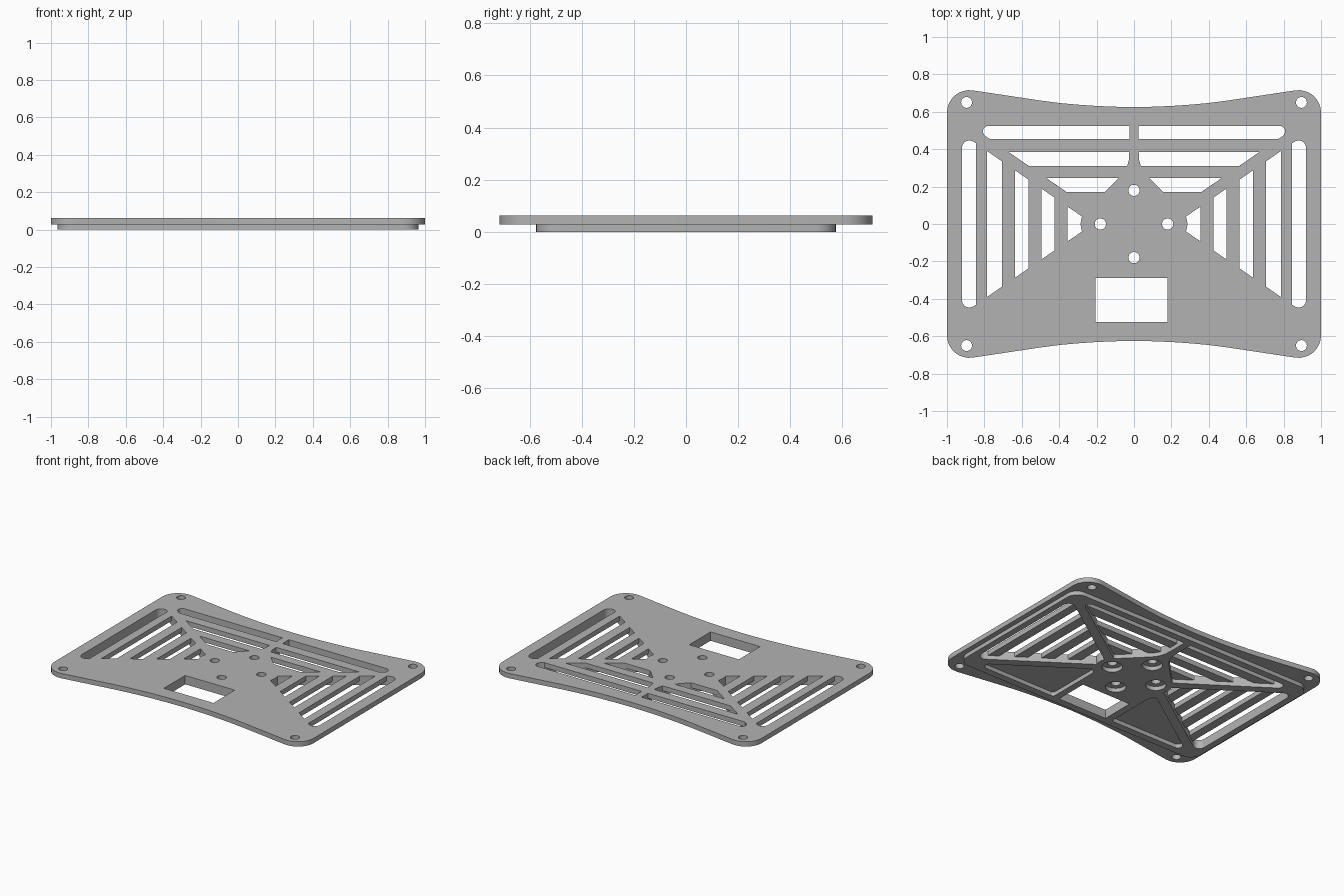
import bpy, bmesh, math
from mathutils import Vector

if "Cube" in bpy.data.objects:
    bpy.data.objects.remove(bpy.data.objects["Cube"])

grey = bpy.data.materials.new("plain grey")
grey.diffuse_color = (0.45, 0.45, 0.45, 1)
grey.use_nodes = True
grey.node_tree.nodes["Principled BSDF"].inputs["Base Color"].default_value = grey.diffuse_color

Z_MID, Z_TOP = 0.028, 0.062


def outline(points, steps=8):
    """Closed outline from (x, y[, radius]) corners, rounding those with a radius."""
    out, n = [], len(points)
    for i, p in enumerate(points):
        c = Vector(p[:2])
        if len(p) < 3:
            out.append(c)
            continue
        a = (Vector(points[i - 1][:2]) - c).normalized()
        b = (Vector(points[(i + 1) % n][:2]) - c).normalized()
        half = a.angle(b) / 2
        t = p[2] / math.tan(half)
        centre = c + (a + b).normalized() * p[2] / math.sin(half)
        s, e = c + a * t - centre, c + b * t - centre
        sweep = s.angle_signed(e)
        start = math.atan2(s.y, s.x)
        for k in range(steps + 1):
            ang = start - sweep * k / steps
            out.append(centre + Vector((math.cos(ang), math.sin(ang))) * p[2])
    return out


def circle(x, y, r, n=28):
    return [Vector((x + r * math.cos(math.tau * k / n), y + r * math.sin(math.tau * k / n)))
            for k in range(n)]


def flip(loop):
    return [Vector((-p.x, p.y)) for p in loop]


def both(loops):
    return loops + [flip(l) for l in loops]


def sheet(name, loops, z0, z1):
    """Extruded flat part: first loop is the outside, the rest are openings."""
    cu = bpy.data.curves.new(name, 'CURVE')
    cu.dimensions = '2D'
    cu.fill_mode = 'BOTH'
    cu.extrude = (z1 - z0) / 2
    for loop in loops:
        sp = cu.splines.new('POLY')
        sp.points.add(len(loop) - 1)
        for q, p in zip(sp.points, loop):
            q.co = (p.x, p.y, 0, 1)
        sp.use_cyclic_u = True
    tmp = bpy.data.objects.new(name + "_curve", cu)
    bpy.context.collection.objects.link(tmp)
    bpy.context.view_layer.update()
    me = bpy.data.meshes.new_from_object(tmp.evaluated_get(bpy.context.evaluated_depsgraph_get()))
    bpy.data.objects.remove(tmp)
    bm = bmesh.new()
    bm.from_mesh(me)
    bmesh.ops.remove_doubles(bm, verts=bm.verts, dist=1e-5)
    bmesh.ops.translate(bm, verts=bm.verts, vec=(0, 0, (z0 + z1) / 2))
    bmesh.ops.recalc_face_normals(bm, faces=bm.faces)
    bm.to_mesh(me)
    bm.free()
    me.materials.clear()
    me.materials.append(grey)
    ob = bpy.data.objects.new(name, me)
    bpy.context.collection.objects.link(ob)
    bpy.ops.object.select_all(action='DESELECT')
    ob.select_set(True)
    bpy.context.view_layer.objects.active = ob
    bpy.ops.object.shade_smooth_by_angle(angle=math.radians(30))
    return ob


# Edges of the diagonal ribs
def rib_side(x):
    return 0.69 * x - 0.152


def rib_back(y):
    return (y + 0.078) / 0.69


hub_holes = [(0.18, 0), (-0.18, 0), (0, 0.18), (0, -0.18)]
window = outline([(-0.205, -0.525), (0.178, -0.525), (0.178, -0.29), (-0.205, -0.29)])

# Plate outline with bowed long edges and round corners
quarter = [(0.1, 0.627), (0.2, 0.631), (0.3, 0.638), (0.4, 0.647), (0.5, 0.66),
           (0.6, 0.675), (1, 0.735, 0.12)]
right = quarter + [(p[0], -p[1], *p[2:]) for p in reversed(quarter)]
rim = outline([(0, 0.625)] + right + [(0, -0.625)]
              + [(-p[0], *p[1:]) for p in reversed(right)])

# Side slots, trimmed along the diagonal ribs
slots = []
for x0, x1 in [(0.425, 0.495), (0.565, 0.635), (0.705, 0.785)]:
    a, b = rib_side(x0), rib_side(x1)
    slots.append(outline([(x0, a), (x1, b), (x1, -b), (x0, -a)]))
a, b = rib_side(0.845), rib_side(0.92)
slots.append(outline([(0.845, a), (0.92, b, 0.04), (0.92, -b, 0.04), (0.845, -a)]))

# Round hub edge used by the innermost side slot and the side pocket
hub_arc = [(0.18 + 0.105 * math.cos(t), 0.105 * math.sin(t))
           for t in [math.radians(d) for d in range(-22, 23, 4)]]
slots.append(outline(hub_arc + [(0.355, 0.093), (0.355, -0.093)]))

# Back slots, split by the centre rib
slots.append(outline([(0.158, 0.17), (rib_back(0.17), 0.17), (rib_back(0.245), 0.245), (0.083, 0.245)]))
slots.append(outline([(0.037, 0.31), (rib_back(0.31), 0.31), (rib_back(0.385), 0.385),
                      (0.025, 0.385), (0.028, 0.34)]))
slots.append(outline([(0.025, 0.455), (rib_back(0.455), 0.455), (rib_back(0.525), 0.525, 0.03),
                      (0.025, 0.525)]))

holes = [circle(x, y, 0.03) for x, y in hub_holes]
holes += both([circle(0.895, 0.65, 0.029), circle(0.895, -0.65, 0.029)])
sheet("top_plate", [rim, window] + both(slots) + holes, Z_MID, Z_TOP)

# Stiffening frame beneath: ring, diagonal ribs, centre rib and hub around open pockets
frame = outline([(0.965, 0.575, 0.08), (-0.965, 0.575, 0.08),
                 (-0.965, -0.575, 0.08), (0.965, -0.575, 0.08)])
b = rib_side(0.92)
side_pocket = outline(hub_arc + [(0.92, b, 0.04), (0.92, -b, 0.04)])
back_pocket = outline([(0.025, 0.525), (0.025, 0.385), (0.028, 0.34), (0.037, 0.31), (0.055, 0.277),
                       (0.083, 0.245), (0.24, 0.088, 0.02), (rib_back(0.525), 0.525, 0.03)])


def front_pocket(x):
    return outline([(x, -0.525, 0.02), (x, 0.078 - 0.69 * x, 0.035),
                    (rib_back(0.525), -0.525, 0.03)])


pockets = both([side_pocket, back_pocket]) + [front_pocket(0.225), flip(front_pocket(0.255))]
bores = [circle(x, y, 0.065) for x, y in hub_holes]
sheet("rib_frame", [frame, window] + pockets + bores, 0, Z_MID)
